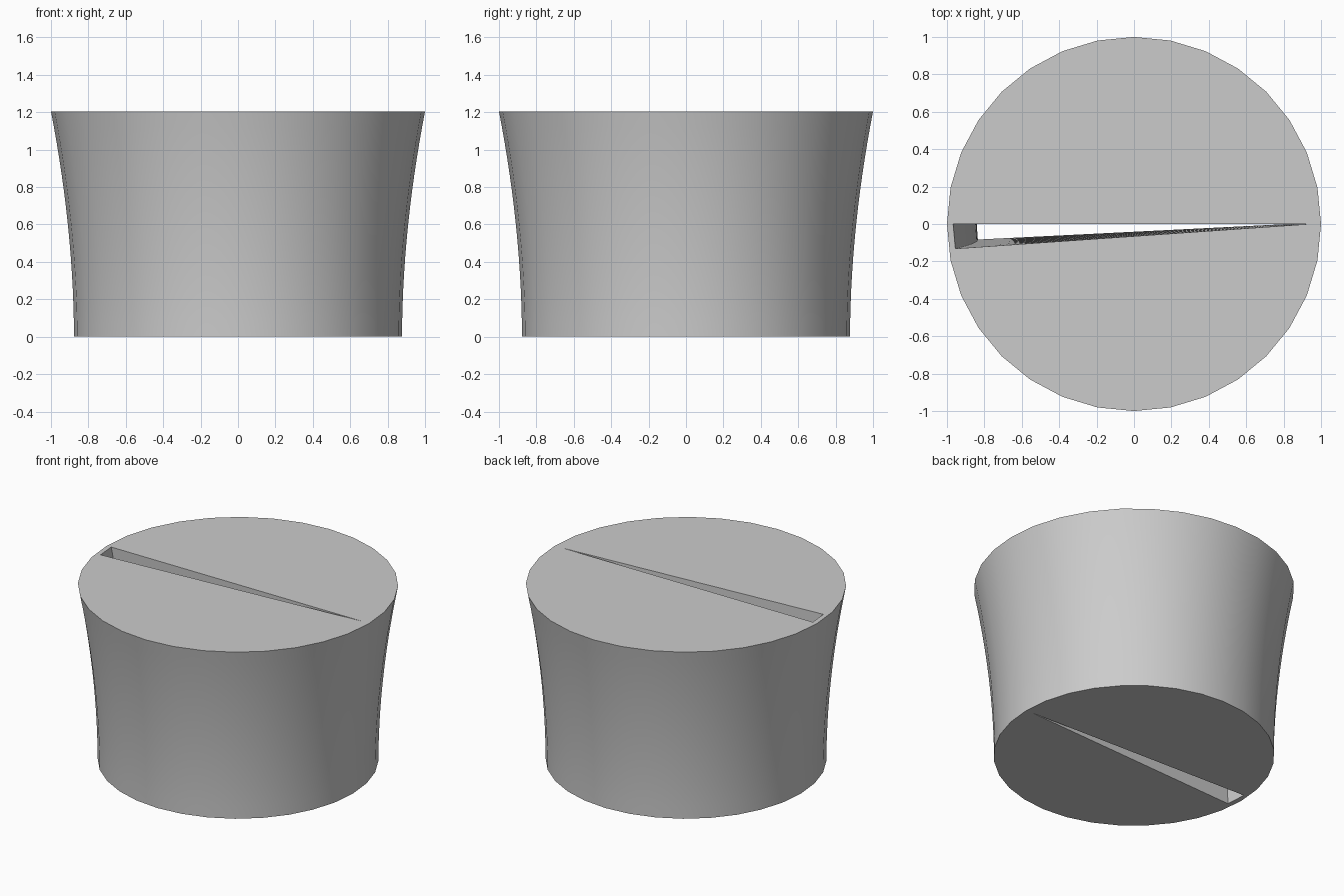
import bpy
import bmesh
from math import cos, sin, tau
from mathutils import Vector

default_cube = bpy.data.objects.get("Cube")
if default_cube:
    bpy.data.objects.remove(default_cube, do_unlink=True)

HEIGHT = 1.205
SIDES = 32
LEVELS = 14

grey = bpy.data.materials.new("plain_grey")
grey.use_nodes = True
colour = (0.6, 0.6, 0.6, 1)
grey.diffuse_color = colour
grey.node_tree.nodes["Principled BSDF"].inputs["Base Color"].default_value = colour

# Corners of the wedge slot: thin tip, then the two wide-end corners
SLOT_TOP = [(0.94, 0), (-0.967, 0), (-0.955, -0.132)]
SLOT_BOTTOM = [(0.825, 0), (-0.845, 0.06), (-0.835, -0.083)]


def outer_ring(t):
    radius = 0.877 + 0.123 * t ** 1.9
    return [(radius * cos(tau * i / SIDES), radius * sin(tau * i / SIDES), HEIGHT * t)
            for i in range(SIDES)]


def slot_ring(t):
    points = []
    for low, high in zip(SLOT_BOTTOM, SLOT_TOP):
        x = low[0] + (high[0] - low[0]) * t ** 1.9
        y = low[1] + (high[1] - low[1]) * t
        points.append((x, y, HEIGHT * t))
    return points


def add_wall(bm, ring_at):
    """Stack rings into a wall and return its bottom and top edge loops."""
    rings = [[bm.verts.new(Vector(p)) for p in ring_at(k / LEVELS)]
             for k in range(LEVELS + 1)]
    count = len(rings[0])
    for low, high in zip(rings, rings[1:]):
        for i in range(count):
            j = (i + 1) % count
            bm.faces.new((low[i], low[j], high[j], high[i]))
    return [[bm.edges.get((ring[i], ring[(i + 1) % count])) for i in range(count)]
            for ring in (rings[0], rings[-1])]


# Flared body with the slot running right through it
bm = bmesh.new()
body_loops = add_wall(bm, outer_ring)
slot_loops = add_wall(bm, slot_ring)
for body_edges, slot_edges in zip(body_loops, slot_loops):
    bmesh.ops.triangle_fill(bm, use_beauty=True, use_dissolve=False,
                            edges=body_edges + slot_edges)
bmesh.ops.recalc_face_normals(bm, faces=bm.faces[:])

mesh = bpy.data.meshes.new("slotted_body")
bm.to_mesh(mesh)
bm.free()
mesh.materials.append(grey)
body = bpy.data.objects.new("slotted_body", mesh)
bpy.context.collection.objects.link(body)

# Smooth sides, crisp rims and slot edges
bpy.ops.object.select_all(action="DESELECT")
body.select_set(True)
bpy.context.view_layer.objects.active = body
bpy.ops.object.shade_smooth_by_angle(angle=0.5)
